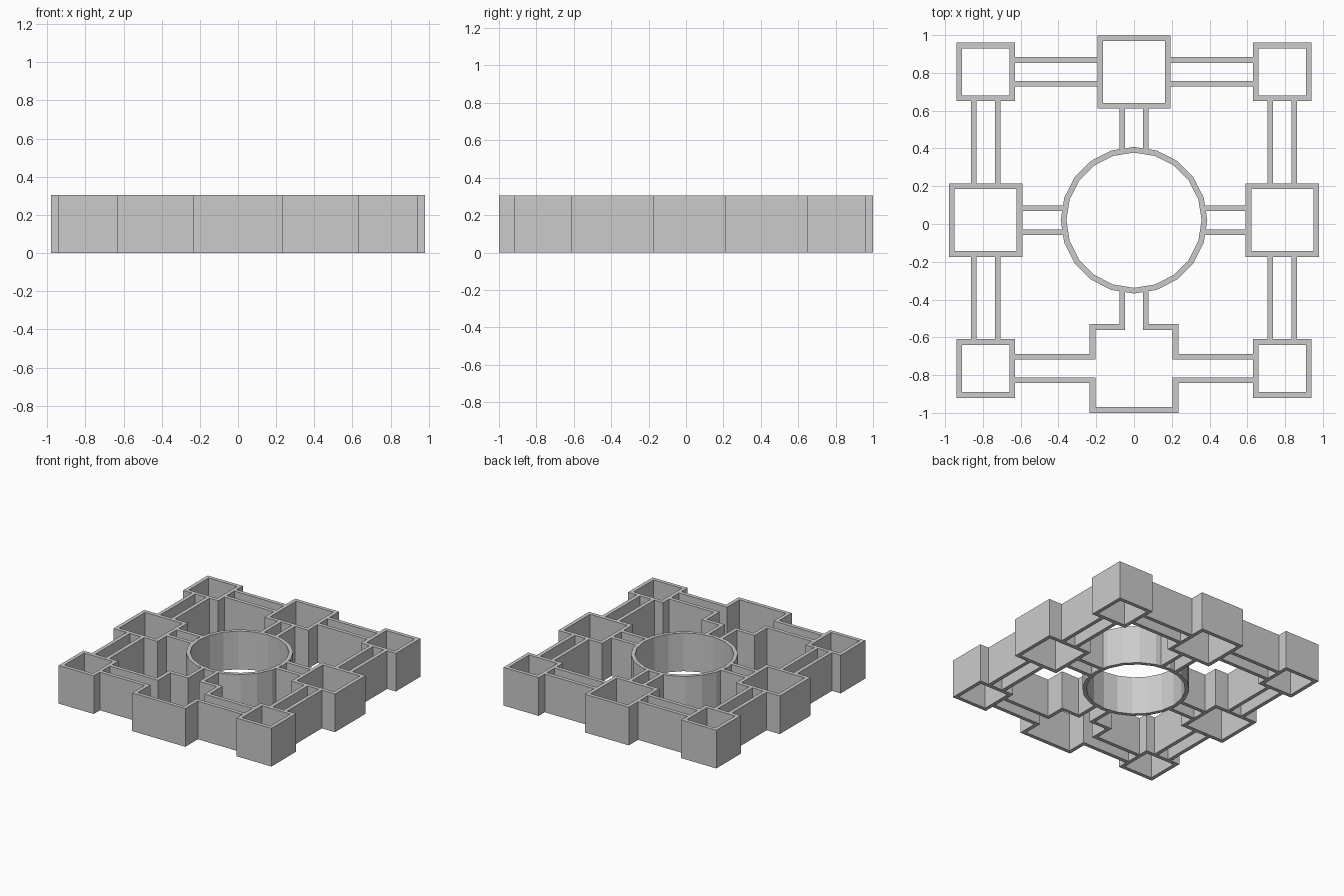
import bpy, bmesh
from math import cos, sin, pi

if "Cube" in bpy.data.objects:
    bpy.data.objects.remove(bpy.data.objects["Cube"])

H = 0.305      # wall height
T = 0.03       # wall thickness
D = 0.785      # spacing of rooms from the middle
CY = 0.02      # y of the middle
A, B = 0.078, 0.048   # outer / inner faces of the passage walls
CORNER, SIDE, HALL, R = 0.155, 0.194, 0.235, 0.388


def finish(name, bm):
    bmesh.ops.recalc_face_normals(bm, faces=bm.faces)
    mesh = bpy.data.meshes.new(name)
    bm.to_mesh(mesh)
    bm.free()
    obj = bpy.data.objects.new(name, mesh)
    bpy.context.collection.objects.link(obj)
    return obj


def prism(name, pts):
    """Solid wall from a plan outline."""
    bm = bmesh.new()
    f = bm.faces.new([bm.verts.new((x, y + CY, 0)) for x, y in pts])
    ext = bmesh.ops.extrude_face_region(bm, geom=[f], use_keep_orig=True)
    top = [v for v in ext["geom"] if isinstance(v, bmesh.types.BMVert)]
    bmesh.ops.translate(bm, verts=top, vec=(0, 0, H))
    return finish(name, bm)


def box(name, x0, x1, y0, y1):
    return prism(name, [(x0, y0), (x1, y0), (x1, y1), (x0, y1)])


def ring(name, outer, inner):
    """Open-bottomed, open-topped wall between two plan loops."""
    bm = bmesh.new()
    loops = [[bm.verts.new((x, y + CY, z)) for x, y in pts]
             for pts, z in ((outer, 0), (outer, H), (inner, H), (inner, 0))]
    n = len(outer)
    for k in range(4):
        a, b = loops[k], loops[(k + 1) % 4]
        for i in range(n):
            j = (i + 1) % n
            bm.faces.new((a[i], a[j], b[j], b[i]))
    return finish(name, bm)


def room(name, cx, cy, h):
    sq = lambda s: [(cx - s, cy - s), (cx + s, cy - s), (cx + s, cy + s), (cx - s, cy + s)]
    ring(name, sq(h), sq(h - T))


def circle(r, n=20):
    return [(r * cos(2 * pi * i / n), r * sin(2 * pi * i / n)) for i in range(n)]


# round centre room
ring("round_room", circle(R), circle(R - T))

# square rooms
room("back_room", 0, D, SIDE)
for s, side in ((-1, "left"), (1, "right")):
    room(f"{side}_room", s * D, 0, SIDE)
    room(f"back_{side}_corner_room", s * D, D, CORNER)
    room(f"front_{side}_corner_room", s * D, -D, CORNER)

# straight passage walls, in pairs
e = 0.008      # small overlap into the round wall
for k, (lo, hi) in enumerate(((-A, -B), (B, A))):
    box(f"back_passage_wall_{k}", lo, hi, R - e - T / 2, D - SIDE)
    for s, side in ((-1, "left"), (1, "right")):
        box(f"{side}_passage_wall_{k}", *sorted((s * (R - e - T / 2), s * (D - SIDE))), lo, hi)
        box(f"back_{side}_passage_wall_{k}", *sorted((s * SIDE, s * (D - CORNER))), D + lo, D + hi)
        for t, end in ((-1, "front"), (1, "back")):
            box(f"{side}_{end}_long_wall_{k}", s * D + lo, s * D + hi,
                *sorted((t * SIDE, t * (D - CORNER))))

# front hall: stepped walls running on into its three open passages
X, I, E = HALL, HALL - T, D - CORNER
for s, side in ((-1, "left"), (1, "right")):
    prism(f"hall_{side}_wall", [(s * x, y) for x, y in (
        (E, -D + A), (X, -D + A), (X, -D + X), (A, -D + X), (A, -R + e + T / 2),
        (B, -R + e + T / 2), (B, -D + I), (I, -D + I), (I, -D + B), (E, -D + B))])
half = [(E, -D - B), (I, -D - B), (I, -D - I)]
half_out = [(X, -D - X), (X, -D - A), (E, -D - A)]
right = half_out + half
prism("hall_front_wall", right + [(-x, y) for x, y in reversed(right)])
